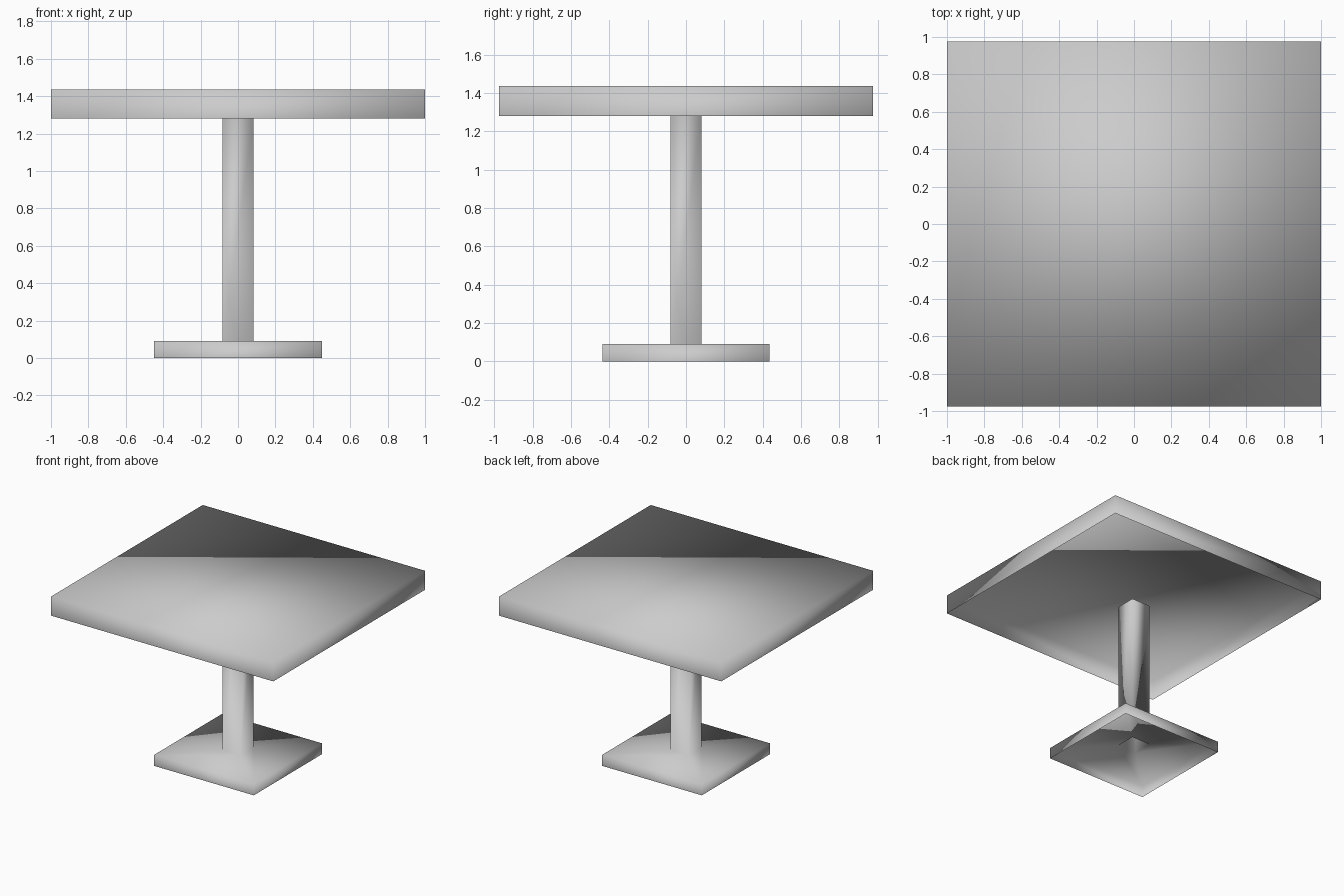
import bpy
import bmesh

# Remove the default cube
cube = bpy.data.objects.get("Cube")
if cube:
    bpy.data.objects.remove(cube, do_unlink=True)

DEPTH_RATIO = 0.975   # depth of every part relative to its width
CORNERS = [(-1, -1), (1, -1), (1, 1), (-1, 1)]

# Single plain colour
grey = bpy.data.materials.new("plain_grey")
grey.use_nodes = True
colour = (0.6, 0.6, 0.6, 1)
grey.diffuse_color = colour
grey.node_tree.nodes["Principled BSDF"].inputs["Base Color"].default_value = colour


def square_shell(name, profile, cap_top):
    """Stack rectangular rings given as (half width, height) and skin them."""
    bm = bmesh.new()
    rings = [[bm.verts.new((sx * half, sy * half * DEPTH_RATIO, z)) for sx, sy in CORNERS]
             for half, z in profile]
    for lower, upper in zip(rings, rings[1:]):
        for i in range(4):
            j = (i + 1) % 4
            bm.faces.new((lower[i], lower[j], upper[j], upper[i]))
    if cap_top:
        bm.faces.new(rings[-1])
    for face in bm.faces:
        face.smooth = True
    mesh = bpy.data.meshes.new(name)
    bm.to_mesh(mesh)
    bm.free()
    mesh.materials.append(grey)
    obj = bpy.data.objects.new(name, mesh)
    bpy.context.collection.objects.link(obj)
    return obj


# Foot plate and post: one continuous skin, hollow and open underneath
square_shell("pedestal", [(0.448, 0), (0.448, 0.09), (0.083, 0.09), (0.083, 1.28)], False)

# Table top: a shallow skirted slab, open underneath
square_shell("table_top", [(1, 1.28), (1, 1.435)], True)
